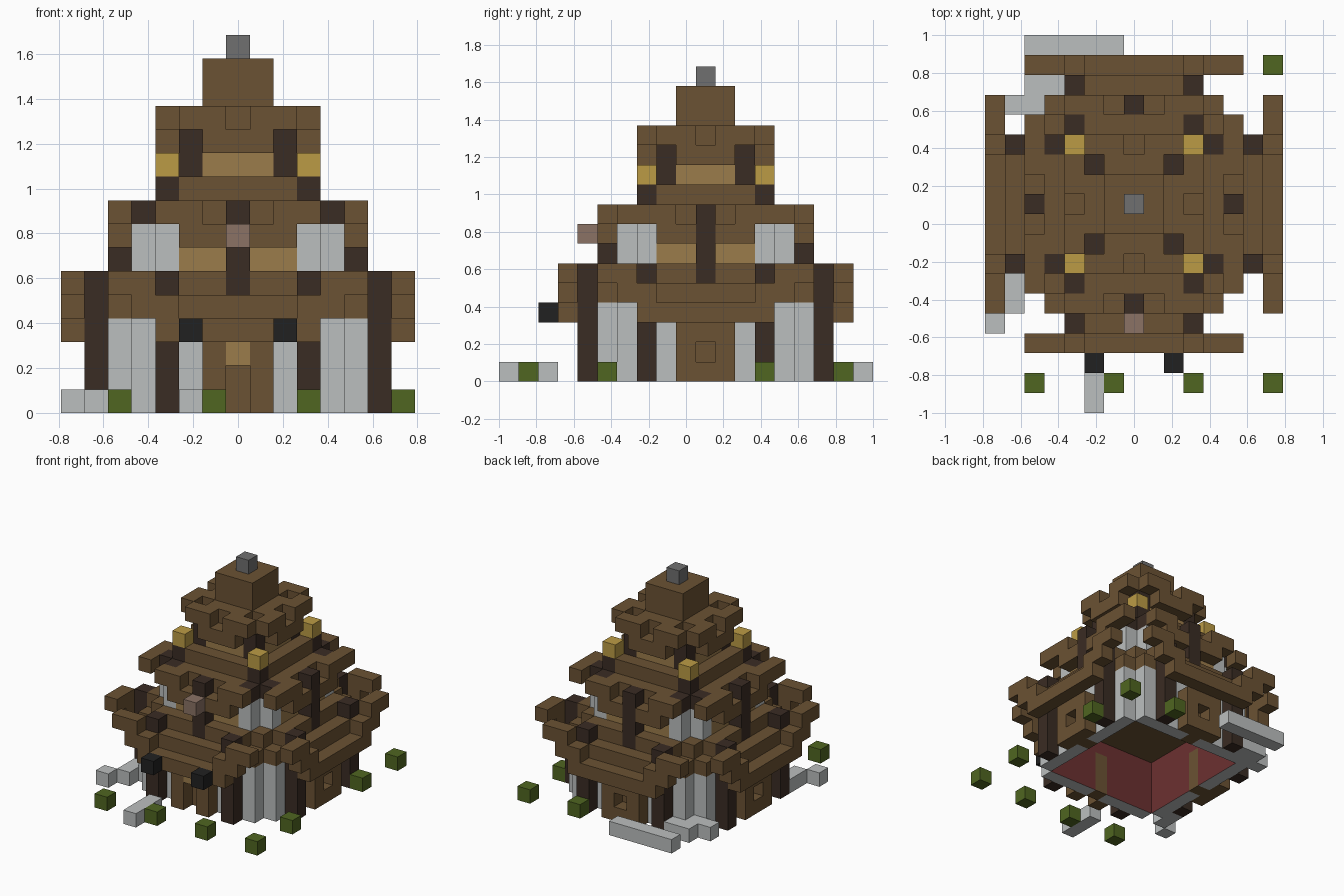
import bpy
import bmesh
from mathutils import Vector

cube = bpy.data.objects.get("Cube")
if cube:
    bpy.data.objects.remove(cube, do_unlink=True)

U = 2 / 19          # edge of one block
CENTRE = 1          # the tower sits one block behind the middle

COLOURS = {
    "brown_wood": (0.147, 0.084, 0.033),
    "dark_wood": (0.042, 0.025, 0.017),
    "tan_planks": (0.33, 0.2, 0.07),
    "gold": (0.5, 0.33, 0.06),
    "white_stone": (0.5, 0.52, 0.52),
    "green_leaf": (0.08, 0.133, 0.015),
    "grey_stone": (0.162, 0.162, 0.162),
    "black_iron": (0.015, 0.015, 0.015),
    "pink_clay": (0.258, 0.171, 0.13),
    "red_lining": (0.15, 0.03, 0.03),
}
NAMES = list(COLOURS)
MATS = []
for name, rgb in COLOURS.items():
    mat = bpy.data.materials.new(name)
    mat.use_nodes = True
    mat.diffuse_color = (*rgb, 1)
    bsdf = mat.node_tree.nodes["Principled BSDF"]
    bsdf.inputs["Base Color"].default_value = (*rgb, 1)
    bsdf.inputs["Roughness"].default_value = 0.9
    MATS.append(mat)

grid = {}           # block position -> (part, colour)


def put(part, colour, cells, levels):
    """Place blocks at (x, y) cells, measured from the tower axis."""
    for i, j in cells:
        for k in levels:
            grid[i, j, k] = (part, colour)


def around(a, b):
    """All mirrored and quarter-turned copies of one cell."""
    return {(s * p, t * q) for p, q in ((a, b), (b, a)) for s in (1, -1) for t in (1, -1)}


def ring(r, reach):
    return {c for a in reach for c in around(a, r)}


def octagon(r, total):
    span = range(-r, r + 1)
    return {(i, j) for i in span for j in span if abs(i) + abs(j) <= total}


def curled_eave(part, r, k, half):
    """Eave that steps upward at both ends."""
    put(part, "brown_wood", ring(r, range(half + 1)), [k])
    put(part, "brown_wood", ring(r, range(half, half + 2)), [k + 1])


# Ground storey: hollow octagonal wall
plan = octagon(5, 9)
wall = {(i, j) for i, j in plan
        if not {(i + 1, j), (i - 1, j), (i, j + 1), (i, j - 1)} <= plan}
interior = plan - wall
put("ground_wall", "white_stone", wall, range(4))

# Door and window panels
put("panel_backing", "brown_wood", around(0, 5), range(3))
put("wall_panel", "brown_wood", ring(6, range(2)), range(3))
for i, j in around(0, 6) - {(0, -6)}:
    del grid[i, j, 1]
for k in range(2):
    del grid[0, -6, k]
put("door_lintel", "tan_planks", [(0, -6)], [2])

# Lower roof
put("lower_roof", "brown_wood", plan | ring(6, range(3)), [4])
put("lower_roof", "brown_wood", octagon(5, 8), [5])
curled_eave("lower_eave", 7, 3, 3)
put("lower_eave", "brown_wood", ring(7, (4, 5)), [5])
put("lower_post", "dark_wood", around(3, 6), range(6))

# Middle storey
put("middle_wall", "tan_planks", octagon(4, 6), (6, 7))
put("middle_corner", "white_stone", around(3, 4) | around(3, 3), (6, 7))
put("middle_roof", "brown_wood", octagon(4, 6), [8])
put("middle_corner_cap", "dark_wood", around(3, 4), [8])
put("middle_roof", "brown_wood", octagon(3, 5), [9])
curled_eave("middle_eave", 5, 7, 2)
put("middle_eave", "brown_wood", [(s, t) for s in (5, -5) for t in (4, -4)], [8])
put("middle_post", "dark_wood", around(0, 5), range(5, 9))
put("finial_post", "dark_wood", around(3, 3), [9])
put("finial", "gold", around(3, 3), [10])

# Top storey and chimney
put("top_wall", "tan_planks", octagon(2, 3), (10, 11))
put("top_post", "dark_wood", around(2, 2), (10, 11))
put("top_roof", "brown_wood", octagon(2, 3), [12])
curled_eave("top_eave", 3, 11, 1)
put("top_cap", "brown_wood", octagon(1, 2), (13, 14))
put("chimney", "grey_stone", [(0, 0)], [15])

# Hanging lanterns and sign
put("lantern", "black_iron", [(2, -8), (-2, -8)], [3])
put("sign_block", "pink_clay", [(0, -6)], [7])

# Shrubs and path stones on the ground
put("shrub", "green_leaf", [(i, -9) for i in range(-5, 8, 4)]
    + [(7, -5), (7, 3), (7, 7), (3, 7)], [0])
put("front_path", "white_stone", [(-2, j) for j in (-10, -9, -8)], [0])
put("side_path", "white_stone", [(-7, -6), (-6, -5), (-6, -4)], [0])
put("back_path", "white_stone", [(i, 8) for i in range(-5, 0)]
    + [(-5, 6), (-4, 6), (-6, 5), (-5, 5)], [0])

# Turn the blocks into one mesh per part, keeping only exposed faces
AXES = [Vector((1, 0, 0)), Vector((0, 1, 0)), Vector((0, 0, 1))]
parts = {}
for cell, (part, colour) in grid.items():
    parts.setdefault(part, []).append((cell, colour))

for part, blocks in parts.items():
    bm = bmesh.new()
    used = []
    for cell, colour in blocks:
        centre = Vector((cell[0], cell[1] + CENTRE, cell[2] + 0.5))
        for n in range(3):
            for sign in (1, -1):
                normal = AXES[n] * sign
                near = tuple(int(c + d) for c, d in zip(cell, normal))
                if near in grid:
                    continue
                u, v = AXES[(n + 1) % 3] * sign, AXES[(n + 2) % 3]
                mid = centre + normal / 2
                corners = [mid + (u * a + v * b) / 2
                           for a, b in ((-1, -1), (1, -1), (1, 1), (-1, 1))]
                face = bm.faces.new([bm.verts.new(p * U) for p in corners])
                # the stone wall is lined red on its inner side
                inside = part == "ground_wall" and near[:2] in interior
                shade = "red_lining" if inside else colour
                if shade not in used:
                    used.append(shade)
                face.material_index = used.index(shade)
    bmesh.ops.remove_doubles(bm, verts=bm.verts, dist=0.001)
    mesh = bpy.data.meshes.new(part)
    bm.to_mesh(mesh)
    bm.free()
    for shade in used:
        mesh.materials.append(MATS[NAMES.index(shade)])
    bpy.context.collection.objects.link(bpy.data.objects.new(part, mesh))
